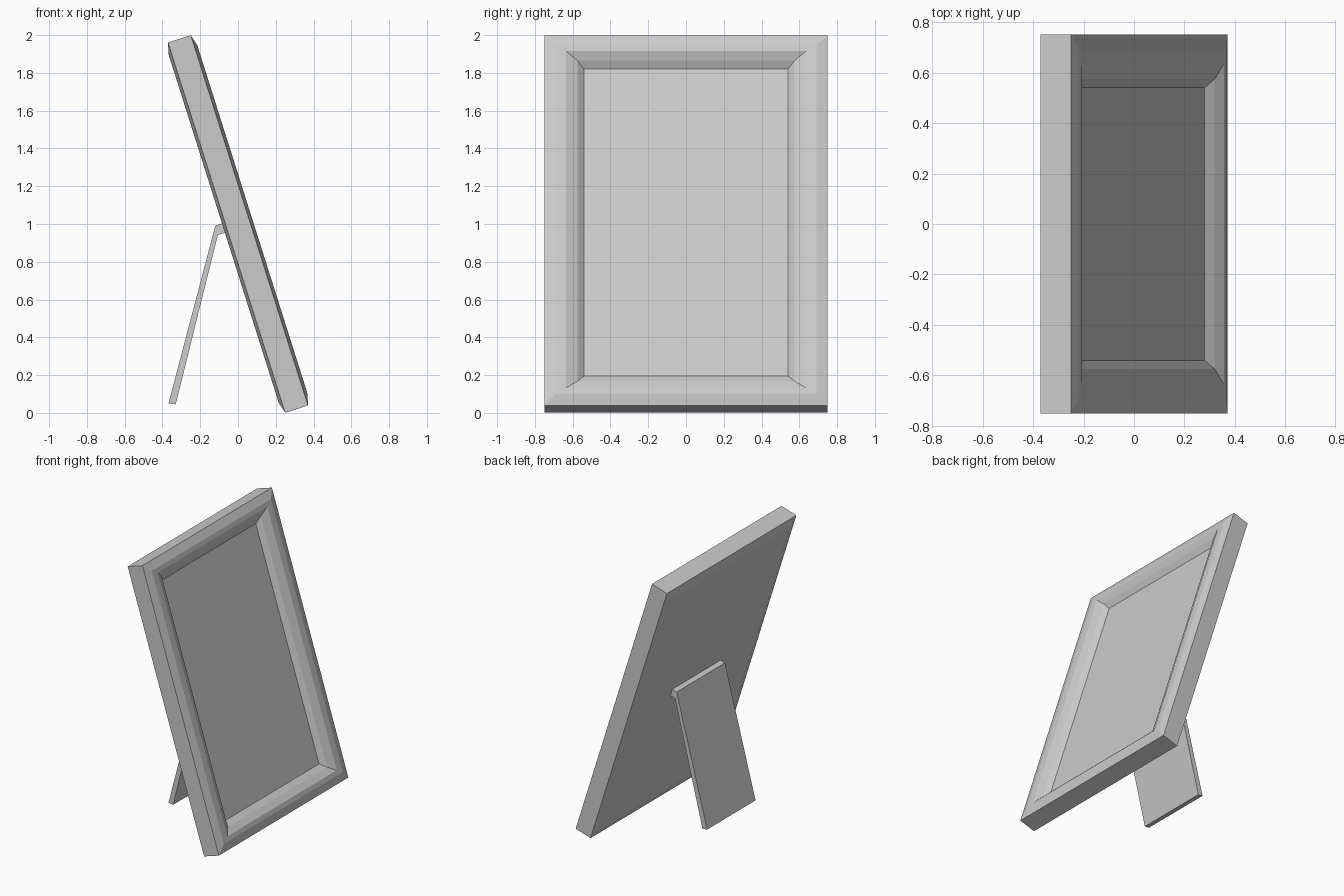
import bpy
import bmesh
from mathutils import Matrix, Vector

cube = bpy.data.objects.get("Cube")
if cube:
    bpy.data.objects.remove(cube, do_unlink=True)

grey = bpy.data.materials.new("plain grey")
grey.use_nodes = True
grey.diffuse_color = (0.6, 0.6, 0.6, 1)
grey.node_tree.nodes["Principled BSDF"].inputs["Base Color"].default_value = (0.6, 0.6, 0.6, 1)

HALF_W, HALF_H = 0.75, 1.028

# Leaning axes: across (y), along the height, and out of the picture side
up = Vector((-0.3016, 0, 0.9534))
out = Vector((0.9534, 0, 0.3016))
lean = Matrix((Vector((0, 1, 0)), up, out)).transposed().to_4x4()
lean.translation = (0, 0, 1)


def loft(name, rings, matrix=Matrix()):
    """Skin a list of equal-length point rings and cap both ends."""
    bm = bmesh.new()
    loops = [[bm.verts.new(matrix @ Vector(p)) for p in ring] for ring in rings]
    for a, b in zip(loops, loops[1:]):
        for i in range(len(a)):
            j = (i + 1) % len(a)
            bm.faces.new((a[i], a[j], b[j], b[i]))
    bm.faces.new(loops[0][::-1])
    bm.faces.new(loops[-1])
    bmesh.ops.recalc_face_normals(bm, faces=bm.faces)
    mesh = bpy.data.meshes.new(name)
    bm.to_mesh(mesh)
    bm.free()
    mesh.materials.append(grey)
    obj = bpy.data.objects.new(name, mesh)
    bpy.context.collection.objects.link(obj)
    return obj


def rectangle(inset_w, inset_h, depth):
    w, h = HALF_W - inset_w, HALF_H - inset_h
    return [(-w, -h, depth), (w, -h, depth), (w, h, depth), (-w, h, depth)]


# Moulded frame: side inset, top inset, depth, from the back round to the rebate
moulding = [
    (0.06, 0.06, -0.08),
    (0, 0, -0.063),
    (0, 0, 0.063),
    (0.06, 0.06, 0.08),
    (0.115, 0.093, 0.079),
    (0.175, 0.138, 0.054),
    (0.21, 0.176, 0.024),
    (0.21, 0.176, 0),
]
loft("frame", [rectangle(*p) for p in moulding], lean)

# Picture panel resting in the rebate
loft("picture_panel", [rectangle(0.21, 0.176, d) for d in (0, 0.024)], lean)

# Bent easel leg: side profile (x, z) extruded across the width
leg_profile = [(-0.12, 0.992), (-0.368, 0.05), (-0.33, 0.045),
               (-0.107, 0.941), (-0.06, 0.957), (-0.075, 1.006)]
loft("easel_leg", [[(x, y, z) for x, z in leg_profile] for y in (-0.28, 0.28)])
